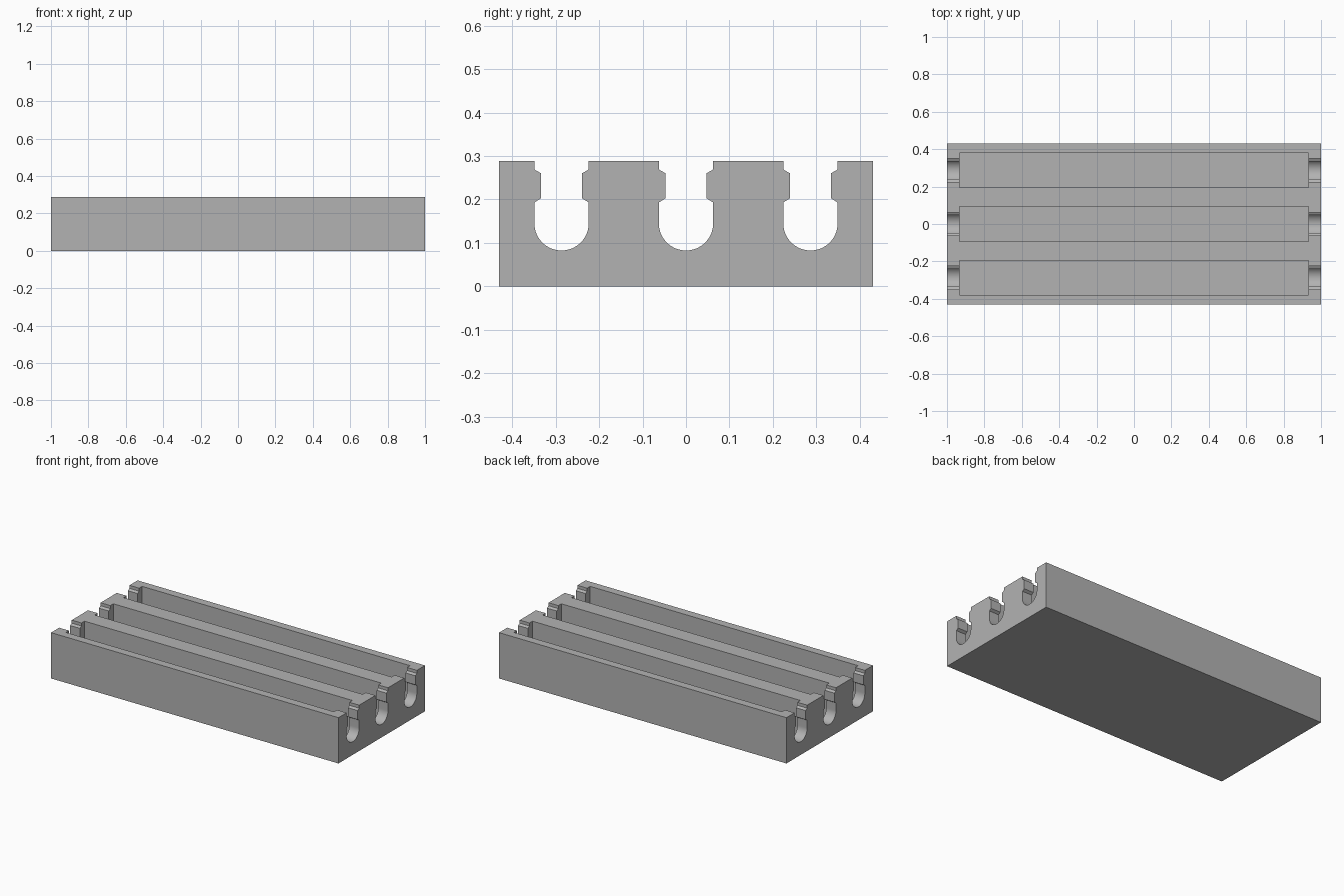
import bpy
import bmesh
import math

cube = bpy.data.objects.get("Cube")
if cube:
    bpy.data.objects.remove(cube, do_unlink=True)

LENGTH, DEPTH, HEIGHT = 2.0, 0.86, 0.288
PITCH = 0.2865            # spacing of the channels
AXIS_Z = 0.145            # centre of the round slot bottoms
SLOT_R, NECK_R, POCKET_R = 0.0625, 0.047, 0.0925
POCKET_LENGTH = 1.865
FLOOR = AXIS_Z - POCKET_R

grey = bpy.data.materials.new("plain grey")
grey.use_nodes = True
colour = (0.45, 0.45, 0.45, 1)
grey.diffuse_color = colour
grey.node_tree.nodes["Principled BSDF"].inputs["Base Color"].default_value = colour


def extrude_along_x(name, profile, length):
    """Prism from a closed (y, z) profile, centred on x = 0."""
    bm = bmesh.new()
    face = bm.faces.new([bm.verts.new((-length / 2, y, z)) for y, z in profile])
    result = bmesh.ops.extrude_face_region(bm, geom=[face])
    moved = [g for g in result["geom"] if isinstance(g, bmesh.types.BMVert)]
    bmesh.ops.translate(bm, verts=moved, vec=(length, 0, 0))
    bmesh.ops.recalc_face_normals(bm, faces=bm.faces)
    mesh = bpy.data.meshes.new(name)
    bm.to_mesh(mesh)
    bm.free()
    mesh.materials.append(grey)
    obj = bpy.data.objects.new(name, mesh)
    bpy.context.collection.objects.link(obj)
    return obj


def box_profile(y0, y1, z0, z1):
    return [(y0, z0), (y1, z0), (y1, z1), (y0, z1)]


def slot_profile(y):
    """Round-bottomed slot with a narrower, chamfered snap-in neck."""
    side = [(SLOT_R, 0.193), (NECK_R, 0.203), (NECK_R, 0.260),
            (SLOT_R, 0.269), (SLOT_R, 0.4)]
    steps = 32
    arc = [(-SLOT_R * math.cos(math.pi * i / steps),
            AXIS_Z - SLOT_R * math.sin(math.pi * i / steps))
           for i in range(steps + 1)]
    points = arc + side + [(-w, z) for w, z in reversed(side)]
    return [(y + w, z) for w, z in points]


# Solid body
body = extrude_along_x("tray_body", box_profile(-DEPTH / 2, DEPTH / 2, 0, HEIGHT), LENGTH)

# Long pockets, and the slots through both end walls
cutters = []
for i in (-1, 0, 1):
    y = i * PITCH
    cutters.append(extrude_along_x(
        "pocket_cutter", box_profile(y - POCKET_R, y + POCKET_R, FLOOR, 0.4), POCKET_LENGTH))
    cutters.append(extrude_along_x("slot_cutter", slot_profile(y), LENGTH + 0.2))

bpy.ops.object.select_all(action="DESELECT")
body.select_set(True)
bpy.context.view_layer.objects.active = body
for cutter in cutters:
    cutter.hide_render = True
    mod = body.modifiers.new("cut", "BOOLEAN")
    mod.operation = "DIFFERENCE"
    mod.solver = "EXACT"
    mod.object = cutter
    bpy.ops.object.modifier_apply(modifier=mod.name)
    bpy.data.objects.remove(cutter, do_unlink=True)

# Smooth the round slot bottoms, keep every other edge crisp
bpy.ops.object.shade_smooth_by_angle(angle=math.radians(20))
